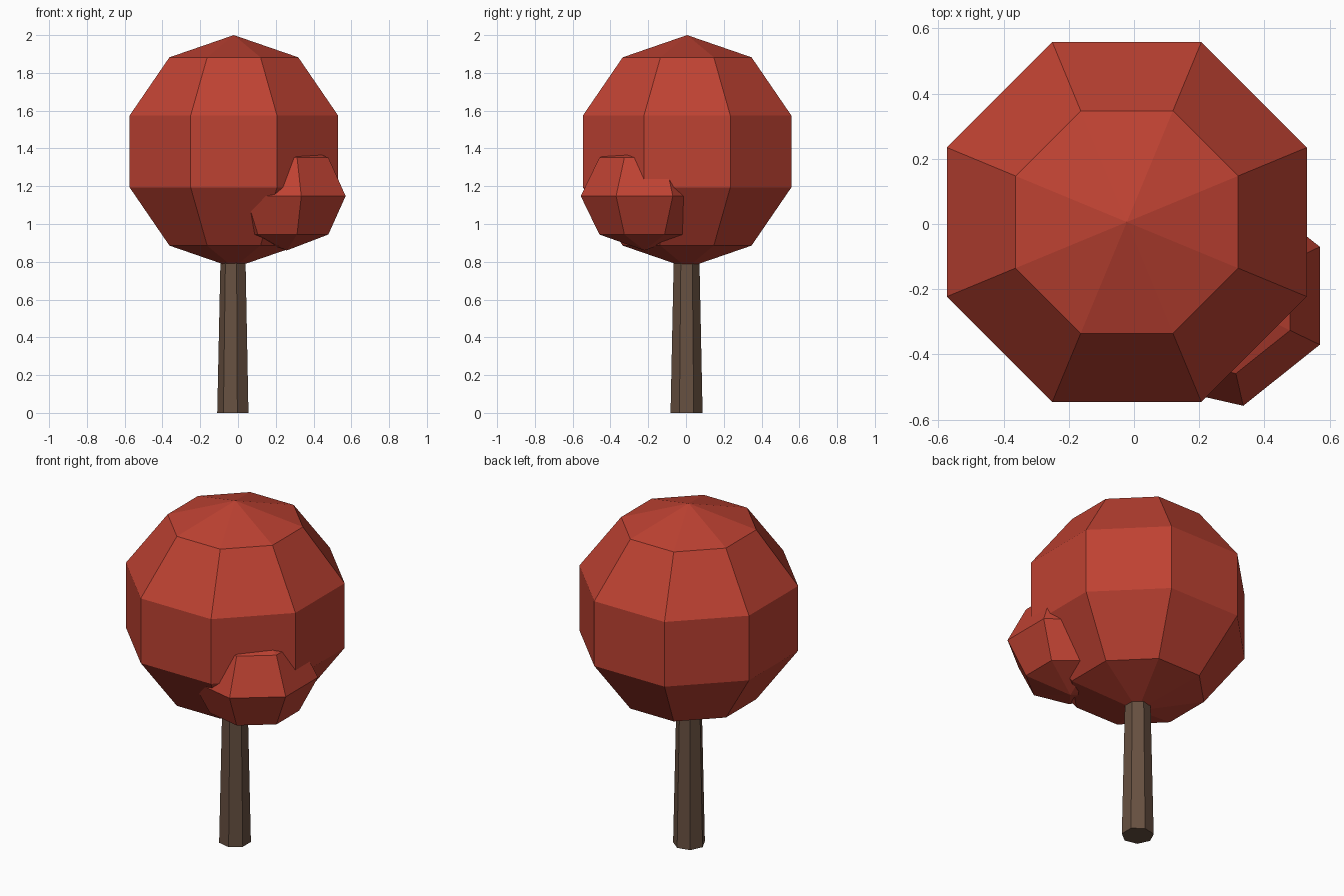
import bpy, bmesh
from math import sin, cos, pi

cube = bpy.data.objects.get("Cube")
if cube:
    bpy.data.objects.remove(cube, do_unlink=True)


def make_material(name, color):
    mat = bpy.data.materials.new(name)
    mat.use_nodes = True
    mat.diffuse_color = color
    bsdf = next(n for n in mat.node_tree.nodes if n.type == 'BSDF_PRINCIPLED')
    bsdf.inputs["Base Color"].default_value = color
    bsdf.inputs["Roughness"].default_value = 0.9
    return mat


def lathe(name, profile, sides, phase, location, mat):
    """Flat-shaded solid from (radius, height) pairs; zero radius gives a pole."""
    bm = bmesh.new()
    rings = []
    for r, z in profile:
        count = sides if r > 0 else 1
        angles = [phase + 2 * pi * i / sides for i in range(count)]
        rings.append([bm.verts.new((r * cos(a), r * sin(a), z)) for a in angles])
    for low, high in zip(rings, rings[1:]):
        for i in range(sides):
            j = (i + 1) % sides
            corners = [low[i % len(low)], low[j % len(low)],
                       high[j % len(high)], high[i % len(high)]]
            bm.faces.new(list(dict.fromkeys(corners)))
    for ring in (rings[0], rings[-1]):
        if len(ring) > 1:
            bm.faces.new(ring)
    bmesh.ops.recalc_face_normals(bm, faces=bm.faces[:])
    mesh = bpy.data.meshes.new(name)
    bm.to_mesh(mesh)
    bm.free()
    mesh.materials.append(mat)
    obj = bpy.data.objects.new(name, mesh)
    obj.location = location
    bpy.context.collection.objects.link(obj)
    return obj


def ball_profile(radius, half_height, bands):
    steps = [pi * i / bands for i in range(bands + 1)]
    return [(radius * sin(t) if 0 < i < bands else 0, -half_height * cos(t))
            for i, t in enumerate(steps)]


leaves = make_material("red leaves", (0.515, 0.054, 0.032, 1))
bark = make_material("brown bark", (0.135, 0.08, 0.052, 1))

# Tapered trunk, running a little way into the crown
lathe("trunk", [(0.087, 0), (0.07, 0.8)], 7, pi, (-0.023, 0.003, 0), bark)

# Large crown and the small leaf cluster on its front left
lathe("crown", ball_profile(0.628, 0.616, 5), 8, pi / 8, (-0.022, 0.006, 1.384), leaves)
lathe("leaf_cluster", ball_profile(0.346, 0.288, 4), 7, pi, (0.258, -0.22, 1.148), leaves)
